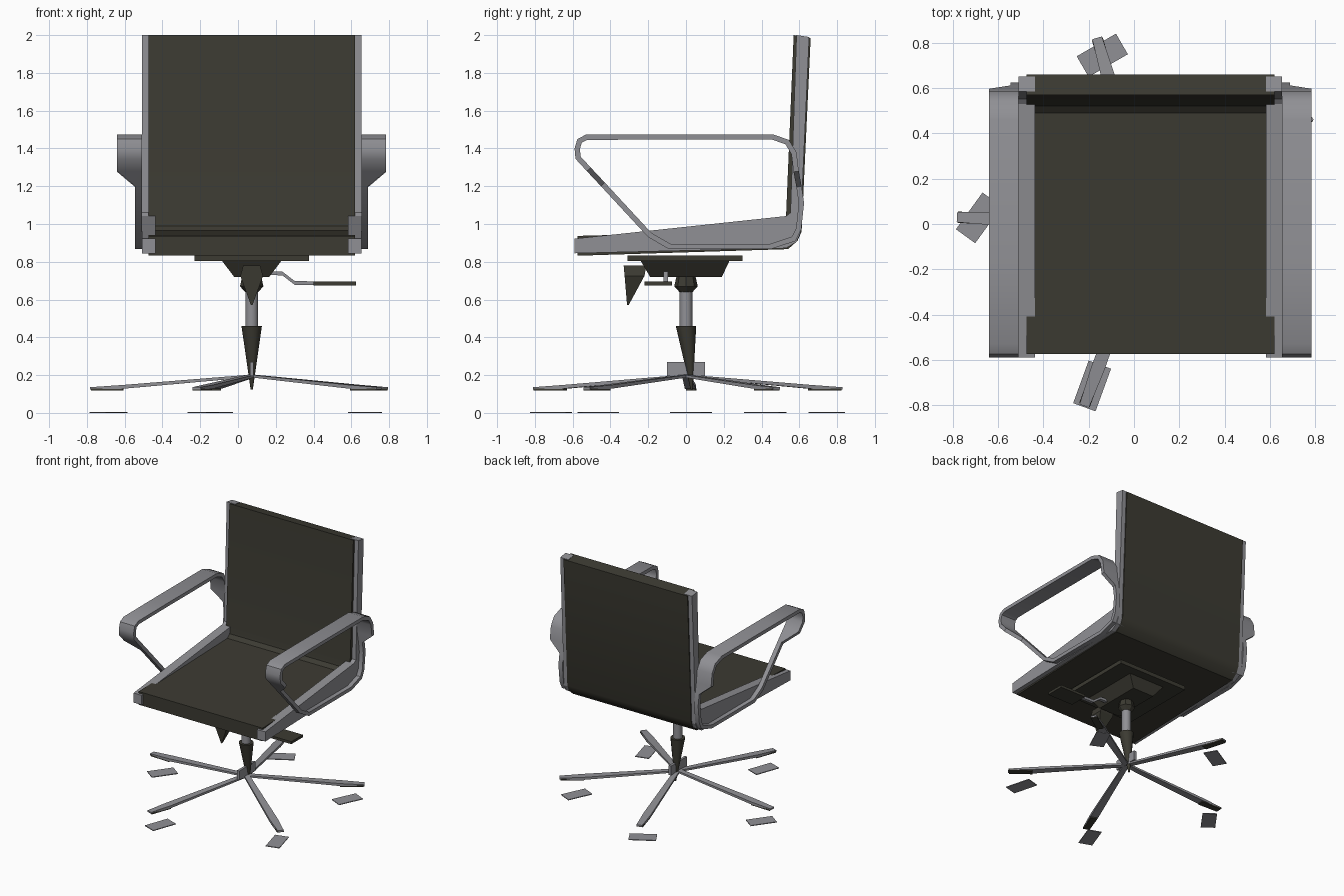
import bpy, bmesh, math
from mathutils import Vector

if "Cube" in bpy.data.objects:
    bpy.data.objects.remove(bpy.data.objects["Cube"])

CX = 0.0725  # centre line of the chair


def material(name, rgb):
    m = bpy.data.materials.new(name)
    m.diffuse_color = (*rgb, 1)
    m.use_nodes = True
    m.node_tree.nodes["Principled BSDF"].inputs["Base Color"].default_value = m.diffuse_color
    return m


DARK = material("dark upholstery", (0.045, 0.043, 0.032))
GREY = material("grey metal", (0.28, 0.28, 0.30))


def finish(name, bm, mat, smooth=None):
    bmesh.ops.recalc_face_normals(bm, faces=bm.faces)
    me = bpy.data.meshes.new(name)
    bm.to_mesh(me)
    bm.free()
    ob = bpy.data.objects.new(name, me)
    bpy.context.collection.objects.link(ob)
    me.materials.append(mat)
    if smooth:
        bpy.ops.object.select_all(action='DESELECT')
        ob.select_set(True)
        bpy.context.view_layer.objects.active = ob
        bpy.ops.object.shade_smooth_by_angle(angle=math.radians(smooth))
    return ob


def loft(name, rings, mat, smooth=None, closed=False):
    """Join equal rings of points; cap the ends unless the loft is closed."""
    bm = bmesh.new()
    vs = [[bm.verts.new(p) for p in r] for r in rings]
    n, k = len(rings), len(rings[0])
    for i in range(n if closed else n - 1):
        a, b = vs[i], vs[(i + 1) % n]
        for j in range(k):
            bm.faces.new((a[j], a[(j + 1) % k], b[(j + 1) % k], b[j]))
    if not closed:
        bm.faces.new(vs[0])
        bm.faces.new(vs[-1])
    return finish(name, bm, mat, smooth)


def side_extrude(name, profile, x0, x1, mat, smooth=None):
    return loft(name, [[(x, y, z) for y, z in profile] for x in (x0, x1)], mat, smooth)


def rect(x0, x1, y0, y1, z):
    return [(x0, y0, z), (x1, y0, z), (x1, y1, z), (x0, y1, z)]


def circle(x, y, z, r, n=12):
    return [(x + r * math.cos(2 * math.pi * i / n),
             y + r * math.sin(2 * math.pi * i / n), z) for i in range(n)]


def turned_plate(name, x, y, z0, z1, length, width, deg, mat):
    a = math.radians(deg)
    u, v = Vector((math.cos(a), math.sin(a), 0)), Vector((-math.sin(a), math.cos(a), 0))
    corners = [u * s * length / 2 + v * t * width / 2
               for s, t in ((-1, -1), (1, -1), (1, 1), (-1, 1))]
    return loft(name, [[c + Vector((x, y, z)) for c in corners] for z in (z0, z1)], mat)


# Seat and back: one bent upholstered panel
panel = [(-0.575, 0.937), (0.49, 0.965), (0.52, 0.99), (0.53, 1.05), (0.57, 2.0),
         (0.66, 1.985), (0.612, 0.96), (0.59, 0.91), (0.54, 0.867), (-0.575, 0.832)]
side_extrude("seat_and_back_panel", panel, -0.475, 0.62, DARK, 35)

# Side rails: wedge under the seat, slim upright beside the back
rail = [(-0.59, 0.922), (0.53, 1.042), (0.553, 1.06), (0.585, 2.0), (0.652, 1.99),
        (0.605, 0.95), (0.585, 0.905), (0.53, 0.872), (-0.59, 0.845)]
for side, s in (("left", -1), ("right", 1)):
    side_extrude(side + "_rail", rail, CX + s * 0.51, CX + s * 0.582, GREY)

# Armrests: closed band, wide on top and narrow below
path = [(-0.59, 1.40), (-0.575, 1.45), (-0.53, 1.473), (-0.2, 1.475), (0.46, 1.475),
        (0.545, 1.445), (0.585, 1.38), (0.597, 1.28), (0.612, 1.20), (0.625, 1.11),
        (0.61, 0.97), (0.58, 0.91), (0.45, 0.867), (-0.09, 0.867), (-0.2, 0.93),
        (-0.45, 1.20), (-0.525, 1.28), (-0.585, 1.345)]


def arm_rings(s, thick=0.028):
    rings, n = [], len(path)
    for i, (y, z) in enumerate(path):
        p, a, b = Vector((y, z)), Vector(path[i - 1]), Vector(path[(i + 1) % n])
        d1, d2 = (p - a).normalized(), (b - p).normalized()
        m = Vector((d1.y + d2.y, -d1.x - d2.x)).normalized()   # inward mitre
        q = p + m * thick / max(0.5, m.dot(Vector((d1.y, -d1.x))))
        w = 0.035 + 0.095 * min(1, max(0, (z - 1.20) / 0.08))
        xi, xo = CX + s * 0.582, CX + s * (0.582 + w)
        rings.append([(xi, p.x, p.y), (xo, p.x, p.y), (xo, q.x, q.y), (xi, q.x, q.y)])
    return rings


for side, s in (("left", -1), ("right", 1)):
    loft(side + "_armrest", arm_rings(s), GREY, 40, closed=True)

# Tilt mechanism under the seat
loft("mounting_plate", [rect(-0.23, 0.375, -0.31, 0.30, z) for z in (0.803, 0.834)], DARK)
loft("tilt_housing", [rect(-0.02, 0.165, -0.19, 0.19, 0.72),
                      rect(-0.085, 0.23, -0.24, 0.23, 0.805)], DARK)
loft("tilt_collar", [circle(CX, 0, 0.64, 0.035, 8), circle(CX, 0, 0.67, 0.062, 8),
                     circle(CX, 0, 0.725, 0.05, 8)], DARK)
# Tension knob: pointed wedge at the front of the housing
loft("tension_knob", [[(CX - w, y0, z), (CX + w, y0, z), (CX + w, y1, z), (CX - w, y1, z)]
                      for w, y0, y1, z in ((0.004, -0.312, -0.304, 0.57),
                                           (0.06, -0.325, -0.22, 0.725),
                                           (0.045, -0.33, -0.21, 0.78))], DARK)

# Height lever with paddle
lever = [(0.16, 0.74), (0.235, 0.738), (0.30, 0.688), (0.42, 0.686)]
loft("height_lever", [[(x, y, z + h) for y, h in
                       ((-0.12, -0.01), (-0.095, -0.01), (-0.095, 0.01), (-0.12, 0.01))]
                      for x, z in lever], GREY)
loft("lever_paddle", [rect(0.40, 0.625, -0.22, -0.075, z) for z in (0.675, 0.695)], DARK)

# Gas column and its tapering sleeve
loft("gas_column", [circle(CX, 0, z, 0.034) for z in (0.45, 0.68)], GREY, 40)
loft("column_sleeve", [circle(CX, 0.03, 0.125, 0.006), circle(CX, 0, 0.46, 0.054)], DARK, 40)
loft("hub_plate", [rect(CX - 0.01, CX + 0.01, -0.1, 0.1, z) for z in (0.195, 0.27)], GREY)

# Five star legs, dark pads under their tips, and floor plates
floor_plates = [(-0.685, 0.027, 54), (-0.14, 0.745, 30), (0.672, 0.42, 65),
                (0.672, -0.465, 105), (-0.185, -0.715, 70)]
for i, (px, py, deg) in enumerate(floor_plates):
    a = math.radians(178 - 72 * i)
    u, v = Vector((math.cos(a), math.sin(a), 0)), Vector((-math.sin(a), math.cos(a), 0))
    rings = []
    for r, w, zb, zt in ((0.01, 0.02, 0.188, 0.202), (0.68, 0.03, 0.128, 0.148),
                         (0.855, 0.022, 0.124, 0.136)):
        c = Vector((CX, 0, 0)) + u * r
        rings.append([c + v * s * w + Vector((0, 0, z))
                      for s, z in ((-1, zb), (1, zb), (1, zt), (-1, zt))])
    loft(f"leg_{i + 1}", rings, GREY)
    t = Vector((CX, 0, 0)) + u * 0.765
    turned_plate(f"leg_pad_{i + 1}", t.x, t.y, 0.119, 0.129, 0.17, 0.05, 178 - 72 * i, DARK)
    turned_plate(f"floor_plate_{i + 1}", px, py, 0, 0.006, 0.2, 0.105, deg, GREY)
